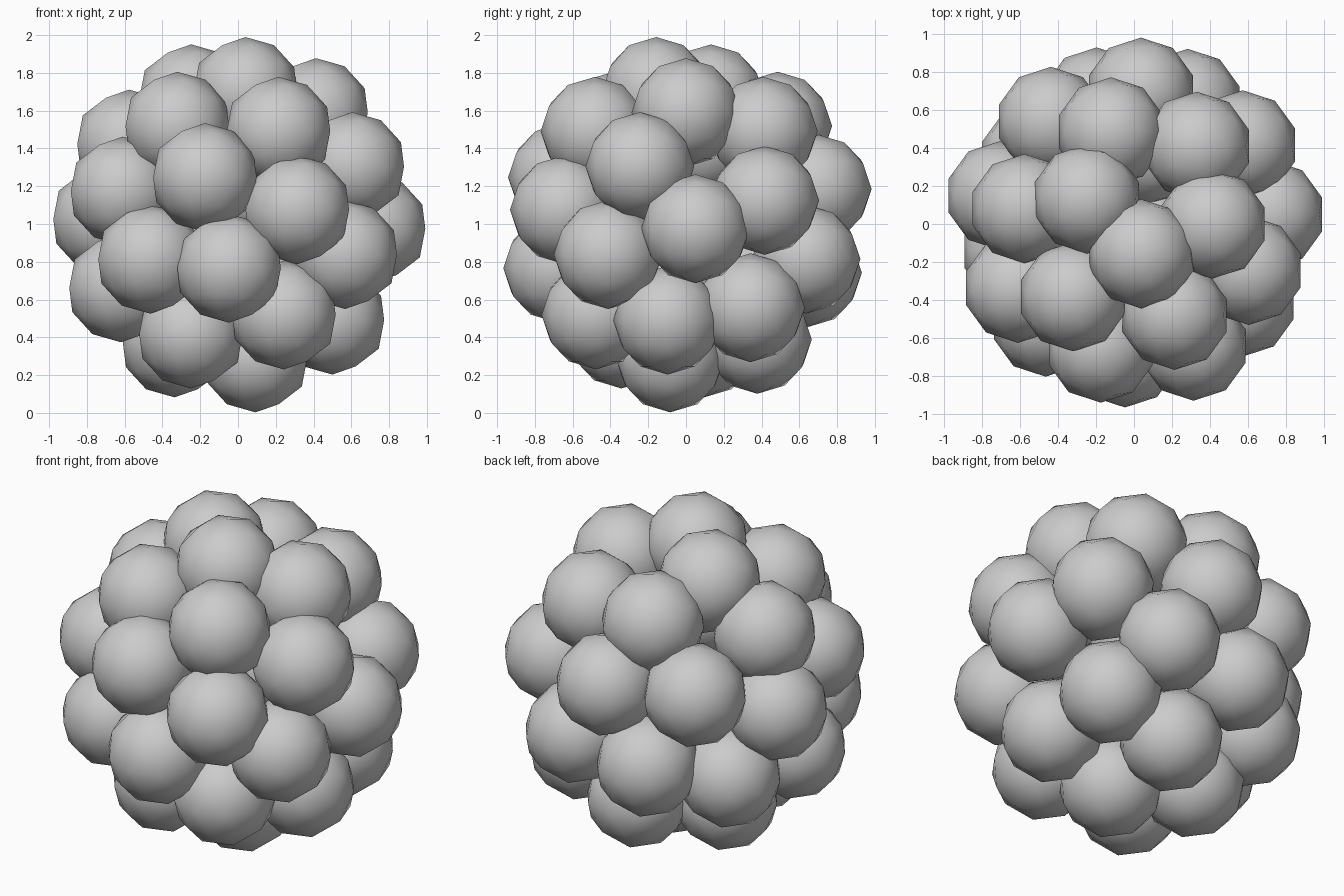
import bpy
from math import radians, sin, cos

# Remove the default cube only
default_cube = bpy.data.objects.get("Cube")
if default_cube:
    bpy.data.objects.remove(default_cube, do_unlink=True)

CLUSTER_RADIUS = 0.72
BALL_RADIUS = 0.288
CLUSTER_HEIGHT = 1.0

# Ball directions as (azimuth, elevation) in degrees, grouped in tiers
TIERS = {
    "crown": [(-76, 77), (152, 67), (0, 55)],
    "upper": [(-130, 46), (-66, 43), (51, 43), (104, 46), (172, 36), (-22, 25)],
    "upper_middle": [(-105, 20), (-64, 6), (-151, 14), (36, 10), (87, 15),
                     (129, 15), (168, 2)],
    "lower_middle": [(4, -2), (-94, -19), (-132, -15), (-36, -13), (66, -15),
                     (107, -21), (147, -29), (-167, -28)],
    "lower": [(-63, -42), (-11, -45), (37, -38), (-126, -54)],
    "base": [(-42, -80), (164, -61), (82, -58)],
}


def make_material(name, colour):
    """Create a plain matte material of one flat colour."""
    material = bpy.data.materials.new(name)
    material.use_nodes = True
    material.diffuse_color = colour
    shader = material.node_tree.nodes["Principled BSDF"]
    shader.inputs["Base Color"].default_value = colour
    shader.inputs["Roughness"].default_value = 0.6
    return material


def make_ball_mesh(material):
    """Create the low-poly, smooth-shaded ball that every copy shares."""
    bpy.ops.mesh.primitive_ico_sphere_add(subdivisions=2, radius=BALL_RADIUS)
    ball = bpy.context.object
    bpy.ops.object.shade_smooth()
    ball.data.materials.append(material)
    mesh = ball.data
    mesh.name = "ball"
    bpy.data.objects.remove(ball, do_unlink=True)
    return mesh


def place_ball(mesh, name, azimuth, elevation):
    """Put one ball on the surface of the cluster."""
    azimuth, elevation = radians(azimuth), radians(elevation)
    ball = bpy.data.objects.new(name, mesh)
    bpy.context.collection.objects.link(ball)
    ball.location = (
        CLUSTER_RADIUS * cos(elevation) * cos(azimuth),
        CLUSTER_RADIUS * cos(elevation) * sin(azimuth),
        CLUSTER_HEIGHT + CLUSTER_RADIUS * sin(elevation),
    )


# Cluster of overlapping balls
ball_mesh = make_ball_mesh(make_material("light_grey", (0.6, 0.6, 0.6, 1)))
for tier, directions in TIERS.items():
    for number, (azimuth, elevation) in enumerate(directions, start=1):
        place_ball(ball_mesh, f"{tier}_ball_{number}", azimuth, elevation)
